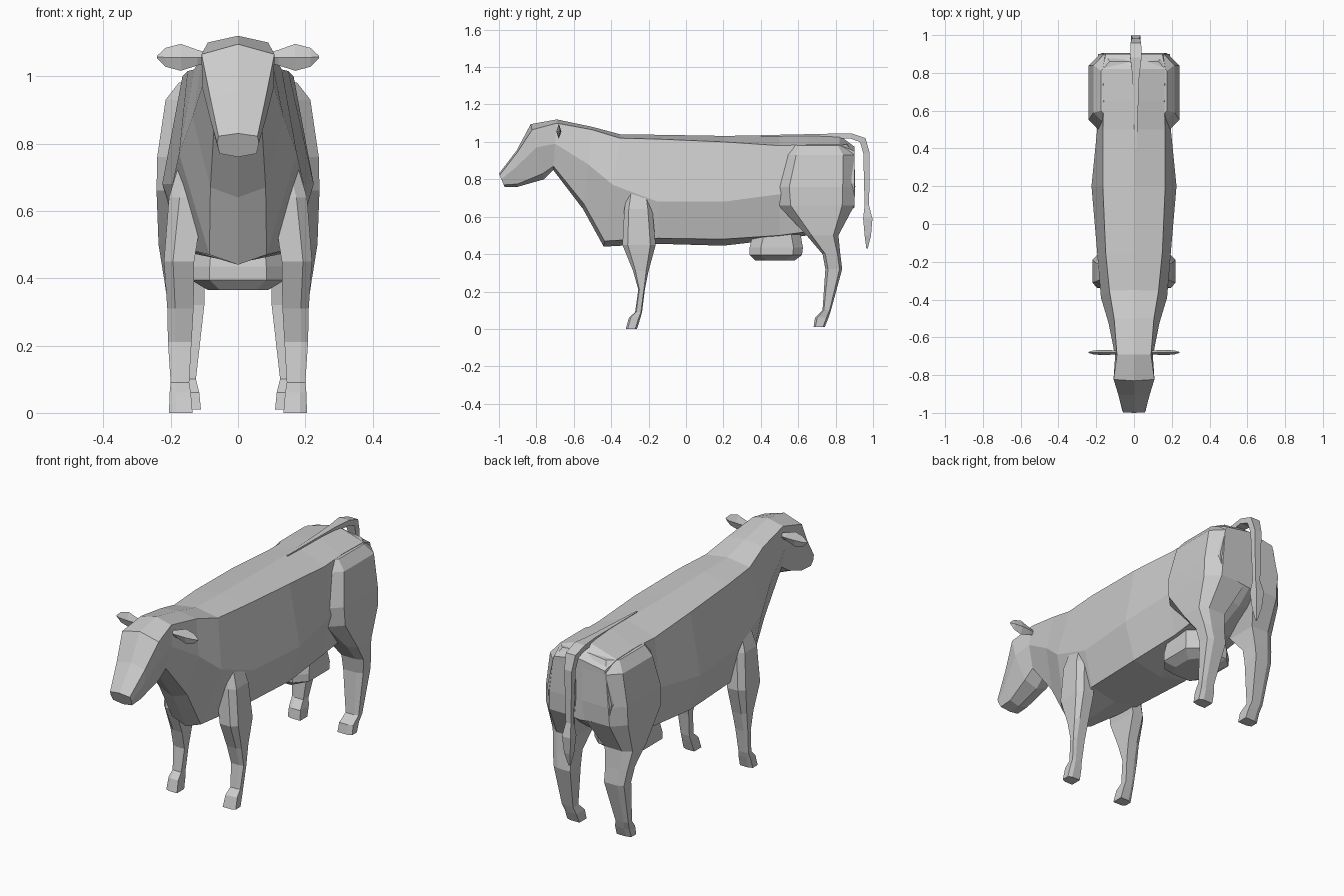
import bpy, bmesh


def loft(name, rings, mirror=False):
    """Skin a list of closed rings into one flat-shaded solid."""
    bm = bmesh.new()
    vr = [[bm.verts.new(p) for p in ring] for ring in rings]
    n = len(vr[0])
    for a, b in zip(vr, vr[1:]):
        for i in range(n):
            j = (i + 1) % n
            bm.faces.new((a[i], a[j], b[j], b[i]))
    bm.faces.new(vr[0])
    bm.faces.new(vr[-1])
    bmesh.ops.recalc_face_normals(bm, faces=bm.faces)
    me = bpy.data.meshes.new(name)
    bm.to_mesh(me)
    bm.free()
    ob = bpy.data.objects.new(name, me)
    bpy.context.collection.objects.link(ob)
    if mirror:
        m = ob.modifiers.new("Mirror", 'MIRROR')
        m.use_mirror_merge = False
    return ob


def section(yt, yb, zt, wt, z1, wm, zm, wl, zl, zb):
    """Eight-sided body section, leaning from yt at the top to yb at the bottom."""
    half = [(0, zt), (wt, z1), (wm, zm), (wl, zl), (0, zb)]
    pts = half + [(-x, z) for x, z in half[3:0:-1]]
    return [(x, yb + (yt - yb) * (z - zb) / (zt - zb), z) for x, z in pts]


def leg_ring(z, y0, y1, xi, xo, slope=0):
    """Six-sided leg section with chamfered outer corners."""
    cx, cy = (xo - xi) * 0.3, (y1 - y0) * 0.16
    pts = [(xi, y0), (xi, y1), (xo - cx, y1), (xo, y1 - cy), (xo, y0 + cy), (xo - cx, y0)]
    return [(x, y, z + slope * (xi - x)) for x, y in pts]


# Torso and neck
nape = (-0.69, -0.71, 1.12, 0.09, 1.10, 0.10, 0.99, 0.07, 0.87, 0.85)
loft("torso", [section(*s) for s in (
    nape,
    (-0.50, -0.55, 1.08, 0.105, 1.065, 0.135, 0.88, 0.082, 0.67, 0.64),
    (-0.35, -0.44, 1.04, 0.13, 1.02, 0.175, 0.77, 0.085, 0.47, 0.44),
    (-0.15, -0.15, 1.038, 0.15, 1.015, 0.195, 0.68, 0.15, 0.485, 0.455),
    (0.20, 0.20, 1.032, 0.165, 1.00, 0.225, 0.68, 0.165, 0.48, 0.445),
    (0.50, 0.50, 1.036, 0.165, 0.98, 0.195, 0.72, 0.15, 0.50, 0.48),
    (0.65, 0.65, 1.04, 0.16, 0.985, 0.20, 0.74, 0.15, 0.52, 0.50),
    (0.82, 0.82, 1.035, 0.165, 0.985, 0.20, 0.76, 0.16, 0.62, 0.58),
    (0.90, 0.90, 0.975, 0.15, 0.95, 0.19, 0.78, 0.17, 0.67, 0.65))])

# Head
loft("head", [section(*s) for s in (
    (-1.00, -0.97, 0.83, 0.058, 0.822, 0.062, 0.80, 0.055, 0.77, 0.76),
    (-0.905, -0.90, 0.955, 0.083, 0.94, 0.082, 0.87, 0.055, 0.775, 0.76),
    (-0.83, -0.76, 1.095, 0.108, 1.065, 0.107, 0.97, 0.07, 0.83, 0.80),
    nape)])

# Ears: flat leaf shapes
loft("ear", [[(x, -0.68 - t, z), (x, -0.68, z + h), (x, -0.68 + t, z), (x, -0.68, z - h)]
             for x, z, h, t in ((0.08, 1.055, 0.012, 0.008), (0.12, 1.055, 0.023, 0.012),
                                (0.17, 1.056, 0.04, 0.014), (0.215, 1.056, 0.028, 0.01),
                                (0.24, 1.057, 0.004, 0.003))], mirror=True)

# Front legs
loft("front_leg", [leg_ring(*r) for r in (
    (0.74, -0.31, -0.20, 0.08, 0.175),
    (0.64, -0.33, -0.18, 0.10, 0.205),
    (0.45, -0.34, -0.162, 0.13, 0.22),
    (0.31, -0.283, -0.20, 0.132, 0.21),
    (0.21, -0.255, -0.22, 0.138, 0.208),
    (0.09, -0.272, -0.235, 0.145, 0.2),
    (0.06, -0.305, -0.243, 0.14, 0.203),
    (0.00, -0.322, -0.262, 0.135, 0.205))], mirror=True)

# Haunches and hind legs
loft("hind_leg", [leg_ring(*r) for r in (
    (1.00, 0.55, 0.86, 0.02, 0.175, 0.12),
    (0.93, 0.53, 0.90, 0.02, 0.215),
    (0.76, 0.485, 0.905, 0.02, 0.24),
    (0.66, 0.495, 0.90, 0.03, 0.242),
    (0.50, 0.645, 0.815, 0.09, 0.236),
    (0.40, 0.73, 0.825, 0.10, 0.22),
    (0.32, 0.745, 0.835, 0.10, 0.208),
    (0.10, 0.73, 0.775, 0.125, 0.197),
    (0.06, 0.69, 0.762, 0.115, 0.19),
    (0.01, 0.682, 0.742, 0.11, 0.19))], mirror=True)

# Udder: chamfered block
loft("udder", [[(sx * w, y, z - d * (sx == 0)) for sx, y in
                ((-1, y0 + 0.06), (-0.6, y0), (0.6, y0), (1, y0 + 0.06),
                 (1, y1 - 0.05), (0.6, y1), (-0.6, y1), (-1, y1 - 0.05))]
               for z, w, y0, y1, d in ((0.52, 0.13, 0.36, 0.61, 0), (0.435, 0.14, 0.34, 0.625, 0),
                                       (0.395, 0.14, 0.34, 0.62, 0), (0.365, 0.09, 0.37, 0.58, 0))])

# Tail: square tube along a path, ending in a tuft
# y, z, half width, half thickness, ring tilt (dy, dz)
loft("tail", [[(0.01 - w, y - t * dy, z - t * dz), (0.01 + w, y - t * dy, z - t * dz),
               (0.01 + w, y + t * dy, z + t * dz), (0.01 - w, y + t * dy, z + t * dz)]
              for y, z, w, t, dy, dz in (
                  (0.40, 1.03, 0.004, 0.006, 0, 1), (0.78, 1.03, 0.018, 0.014, 0, 1),
                  (0.88, 1.032, 0.03, 0.014, 0.1, 1), (0.945, 1.01, 0.028, 0.018, 0.8, 0.6),
                  (0.965, 0.94, 0.022, 0.017, 1, 0.1), (0.967, 0.66, 0.015, 0.012, 1, 0),
                  (0.972, 0.59, 0.025, 0.025, 1, 0), (0.972, 0.50, 0.018, 0.017, 1, 0),
                  (0.968, 0.43, 0.004, 0.004, 1, 0))])
